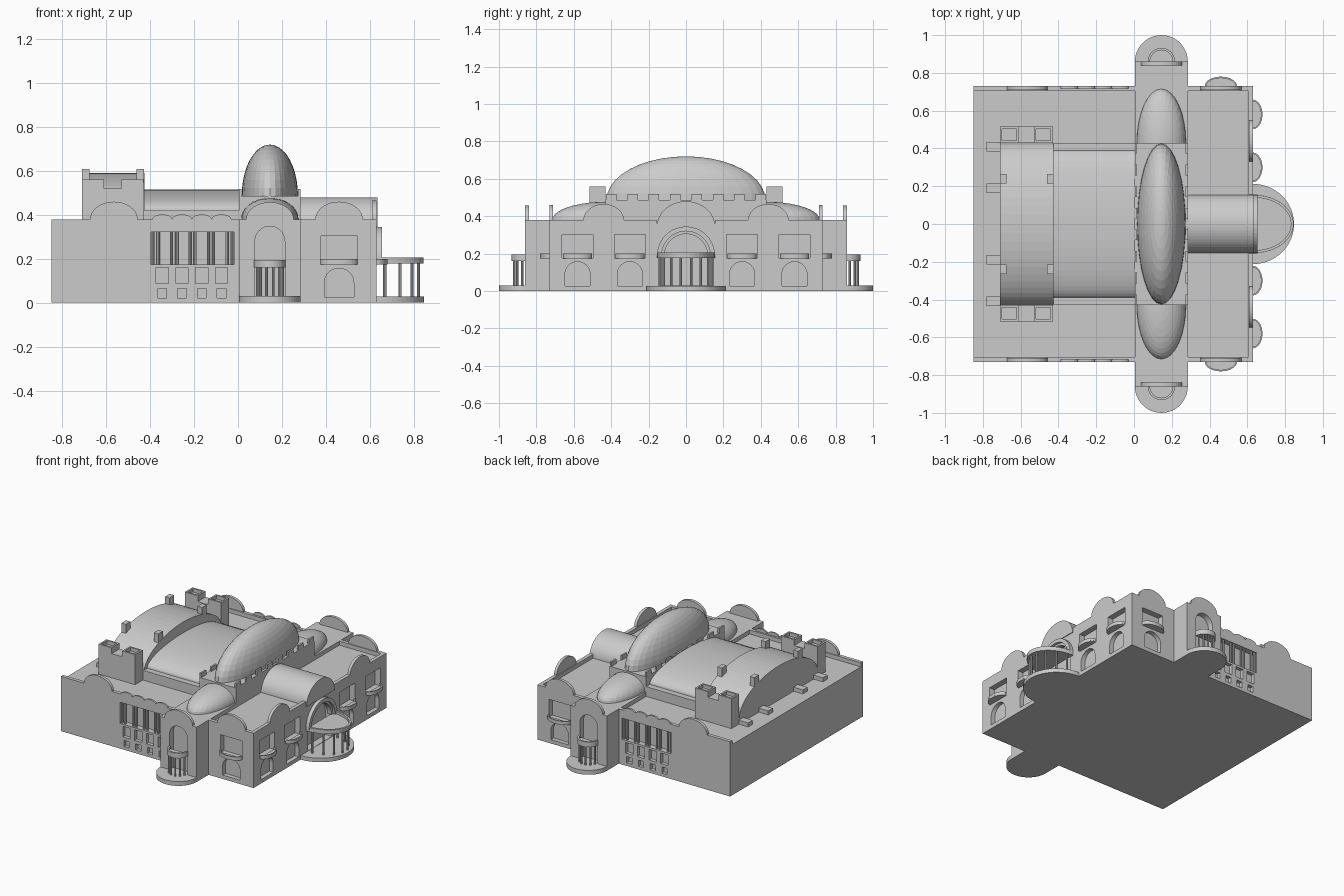
import bpy, bmesh
from math import pi, sin, cos

if "Cube" in bpy.data.objects:
    bpy.data.objects.remove(bpy.data.objects["Cube"])

TOP, ROOF = 0.38, 0.352
# wall frames: u along the wall, o outward, z up
FRAME = {
    'front': lambda u, o, z: (u, -0.73 - o, z),
    'rear': lambda u, o, z: (u, 0.73 + o, z),
    'east': lambda u, o, z: (0.63 + o, u, z),
}


def finish(name, bm):
    bmesh.ops.recalc_face_normals(bm, faces=bm.faces)
    me = bpy.data.meshes.new(name)
    bm.to_mesh(me)
    bm.free()
    ob = bpy.data.objects.new(name, me)
    bpy.context.collection.objects.link(ob)
    return ob


def add_prism(bm, low, high):
    a = [bm.verts.new(p) for p in low]
    b = [bm.verts.new(p) for p in high]
    n = len(a)
    bm.faces.new(a)
    bm.faces.new(b[::-1])
    for i in range(n):
        bm.faces.new((a[i], a[(i + 1) % n], b[(i + 1) % n], b[i]))


def wall_prism(bm, wall, pts, o0, o1):
    f = FRAME[wall]
    add_prism(bm, [f(u, o0, z) for u, z in pts], [f(u, o1, z) for u, z in pts])


def plate(bm, wall, pts, z0, z1):
    f = FRAME[wall]
    add_prism(bm, [f(u, o, z0) for u, o in pts], [f(u, o, z1) for u, o in pts])


def arc(c, base, rx, rz, n=20):
    return [(c + rx * cos(pi * i / n), base + rz * sin(pi * i / n)) for i in range(n + 1)]


def rect(u0, u1, z0, z1):
    return [(u0, z0), (u1, z0), (u1, z1), (u0, z1)]


def arch(c, r, z0, spring):
    return [(c - r, z0), (c + r, z0)] + arc(c, spring, r, r)


def band(c, base, rx, rz, t):
    return arc(c, base, rx, rz) + arc(c, base, rx - t, rz - t)[::-1]


def add_box(bm, x0, x1, y0, y1, z0, z1):
    add_prism(bm, [(x, y, z0) for x, y in rect(x0, x1, y0, y1)],
              [(x, y, z1) for x, y in rect(x0, x1, y0, y1)])


def boxes(name, *dims):
    bm = bmesh.new()
    for d in dims:
        add_box(bm, *d)
    return finish(name, bm)


def column(bm, wall, u, o, z0, z1, r):
    plate(bm, wall, [(u + r * cos(k * pi / 4), o + r * sin(k * pi / 4)) for k in range(8)], z0, z1)


def vault(name, x0, x1, half, base, rise, foot):
    bm = bmesh.new()
    pts = [(-half, foot), (half, foot)] + arc(0, base, half, rise, 28)
    add_prism(bm, [(x0, y, z) for y, z in pts], [(x1, y, z) for y, z in pts])
    return finish(name, bm)


def dome(name, x, y, z, rx, ry, rz):
    bm = bmesh.new()
    bmesh.ops.create_uvsphere(bm, u_segments=32, v_segments=20, radius=1)
    bmesh.ops.bisect_plane(bm, geom=bm.verts[:] + bm.edges[:] + bm.faces[:], dist=1e-4,
                           plane_co=(0, 0, 0), plane_no=(0, 0, -1), clear_outer=True)
    for v in bm.verts:
        v.co = (x + rx * v.co.x, y + ry * v.co.y, z + rz * v.co.z)
    return finish(name, bm)


def cut(ob, bm):
    cutter = finish("cutter", bm)
    cutter.hide_render = True
    m = ob.modifiers.new("openings", 'BOOLEAN')
    m.operation, m.solver, m.object = 'DIFFERENCE', 'EXACT', cutter
    bpy.context.view_layer.objects.active = ob
    bpy.ops.object.modifier_apply(modifier=m.name)
    bpy.data.objects.remove(cutter)


SIDES = ('front', 'rear')
BAYS = [-0.345, -0.255, -0.165, -0.075]
CX = 0.145  # transept axis

# Main body with window recesses
body = boxes("main_body", (-0.85, 0.63, -0.73, 0.73, 0, ROOF))
cb = bmesh.new()
windows = [('front', 0.46), ('rear', 0.46)] + [('east', y) for y in (-0.58, -0.30, 0.30, 0.58)]
for w, c in windows:
    wall_prism(cb, w, rect(c - 0.083, c + 0.083, 0.178, 0.303), -0.04, 0.02)
    wall_prism(cb, w, arch(c, 0.067, 0.027, 0.09), -0.03, 0.02)
for w in SIDES:
    wall_prism(cb, w, rect(-0.395, -0.018, 0.175, 0.322), -0.04, 0.02)
    for c in BAYS:
        wall_prism(cb, w, rect(c - 0.028, c + 0.028, 0.087, 0.16), -0.025, 0.02)
        wall_prism(cb, w, rect(c - 0.02, c + 0.02, 0.022, 0.065), -0.025, 0.02)
wall_prism(cb, 'east', arch(0, 0.13, 0.03, 0.19), -0.05, 0.02)
cut(body, cb)

# Transept with tall arched niches
transept = boxes("transept", (CX - 0.14, CX + 0.14, -0.86, 0.86, 0, TOP))
cb = bmesh.new()
for w in SIDES:
    wall_prism(cb, w, arch(CX, 0.068, 0.03, 0.28), 0.09, 0.15)
cut(transept, cb)

# Parapets on three sides
boxes("parapet", (-0.85, 0.63, -0.73, -0.705, ROOF, TOP), (-0.85, 0.63, 0.705, 0.73, ROOF, TOP),
      (0.605, 0.63, -0.705, -0.155, ROOF, TOP), (0.605, 0.63, 0.155, 0.705, ROOF, TOP))

# Curved gables and scalloped parapet
bm = bmesh.new()
for w in SIDES:
    for c in (-0.565, 0.46):
        wall_prism(bm, w, arc(c, TOP, 0.108, 0.08), -0.02, 0)
    for c in BAYS:
        wall_prism(bm, w, arc(c, TOP, 0.045, 0.022, 10), -0.012, 0)
    wall_prism(bm, w, arc(CX, TOP, 0.108, 0.078), 0.11, 0.13)
for c in (-0.44, 0.44):
    wall_prism(bm, 'east', arc(c, TOP, 0.108, 0.085), -0.02, 0)
finish("gables", bm)

# Window balconies
bm = bmesh.new()
for w, c in windows:
    rx = 0.085 if w != 'east' else 0.078
    plate(bm, w, arc(c, 0, rx, 0.05, 16), 0.175, 0.184)
    plate(bm, w, band(c, 0, rx, 0.05, 0.008), 0.184, 0.2)
finish("window_balconies", bm)

# Gallery columns in the long openings, single and paired
bm = bmesh.new()
for w in SIDES:
    for i in range(5):
        for d in (-0.012, 0.012):
            column(bm, w, -0.375 + 0.084 * i + d, -0.015, 0.175, 0.322, 0.007)
finish("gallery_columns", bm)

# Transept porches: steps, columns, balcony
bm = bmesh.new()
for w in SIDES:
    move = lambda pts: [(u, o + 0.13) for u, o in pts]
    plate(bm, w, move(arc(CX, 0, 0.14, 0.14, 24)), 0, 0.03)
    plate(bm, w, move(arc(CX, 0, 0.072, 0.072)), 0.16, 0.178)
    plate(bm, w, move(band(CX, 0, 0.072, 0.072, 0.012)), 0.178, 0.195)
    for i in range(6):
        t = pi * (i + 0.5) / 6
        column(bm, w, CX + 0.06 * cos(t), 0.13 + 0.06 * sin(t), 0.03, 0.16, 0.006)
finish("transept_porches", bm)

# East porch: base, balcony, columns, arch surround
bm = bmesh.new()
plate(bm, 'east', arc(0, 0, 0.212, 0.217, 28), 0, 0.028)
plate(bm, 'east', arc(0, 0, 0.155, 0.215, 28), 0.178, 0.19)
plate(bm, 'east', band(0, 0, 0.155, 0.215, 0.014), 0.19, 0.207)
for i in range(8):
    t = pi * (i + 0.5) / 8
    column(bm, 'east', 0.142 * cos(t), 0.195 * sin(t), 0.028, 0.178, 0.007)
wall_prism(bm, 'east', band(0, 0.19, 0.155, 0.155, 0.025), 0, 0.025)
wall_prism(bm, 'east', band(0, 0.19, 0.13, 0.13, 0.015), -0.025, 0.008)
finish("east_porch", bm)

# Vaults
vault("east_vault", 0.285, 0.635, 0.155, 0.345, 0.135, 0.345)
boxes("nave_base", (-0.43, 0.005, -0.43, 0.43, ROOF, 0.42))
vault("nave_vault", -0.43, 0.005, 0.39, 0.42, 0.095, 0.42)
vault("west_vault", -0.71, -0.425, 0.43, 0.39, 0.2, ROOF)

# West towers with hollow turrets, roof blocks and buttresses
bm = bmesh.new()
for s in (-1, 1):
    def sbox(x0, x1, y0, y1, z0, z1):
        add_box(bm, x0, x1, min(s * y0, s * y1), max(s * y0, s * y1), z0, z1)
    sbox(-0.71, -0.43, 0.43, 0.515, ROOF, 0.52)
    for x in (-0.71, -0.53):
        sbox(x, x + 0.1, 0.43, 0.515, 0.52, 0.535)
        for a, b, c, d in ((0, 0.1, 0.43, 0.442), (0, 0.1, 0.503, 0.515),
                           (0, 0.012, 0.442, 0.503), (0.088, 0.1, 0.442, 0.503)):
            sbox(x + a, x + b, c, d, 0.535, 0.56)
    for x in (-0.71, -0.461):
        sbox(x, x + 0.034, 0.215, 0.265, 0.54, 0.61)
    for y in (0.165, 0.385):
        sbox(-0.782, -0.71, y, y + 0.05, ROOF, TOP)
finish("west_towers", bm)

# Crossing drum, battlements and domes
boxes("drum", (CX - 0.14, CX + 0.14, -0.43, 0.43, ROOF, 0.487))
bm = bmesh.new()
for i in range(8):
    y = -0.4 + i * 0.1143
    for x in (CX - 0.14, CX + 0.128):
        add_box(bm, x, x + 0.012, y - 0.028, y + 0.028, 0.487, 0.518)
finish("battlements", bm)
dome("main_dome", CX, 0, 0.487, 0.128, 0.425, 0.233)
for s, n in ((-1, "front"), (1, "rear")):
    dome(n + "_dome", CX, s * 0.43, TOP, 0.13, 0.285, 0.097)
